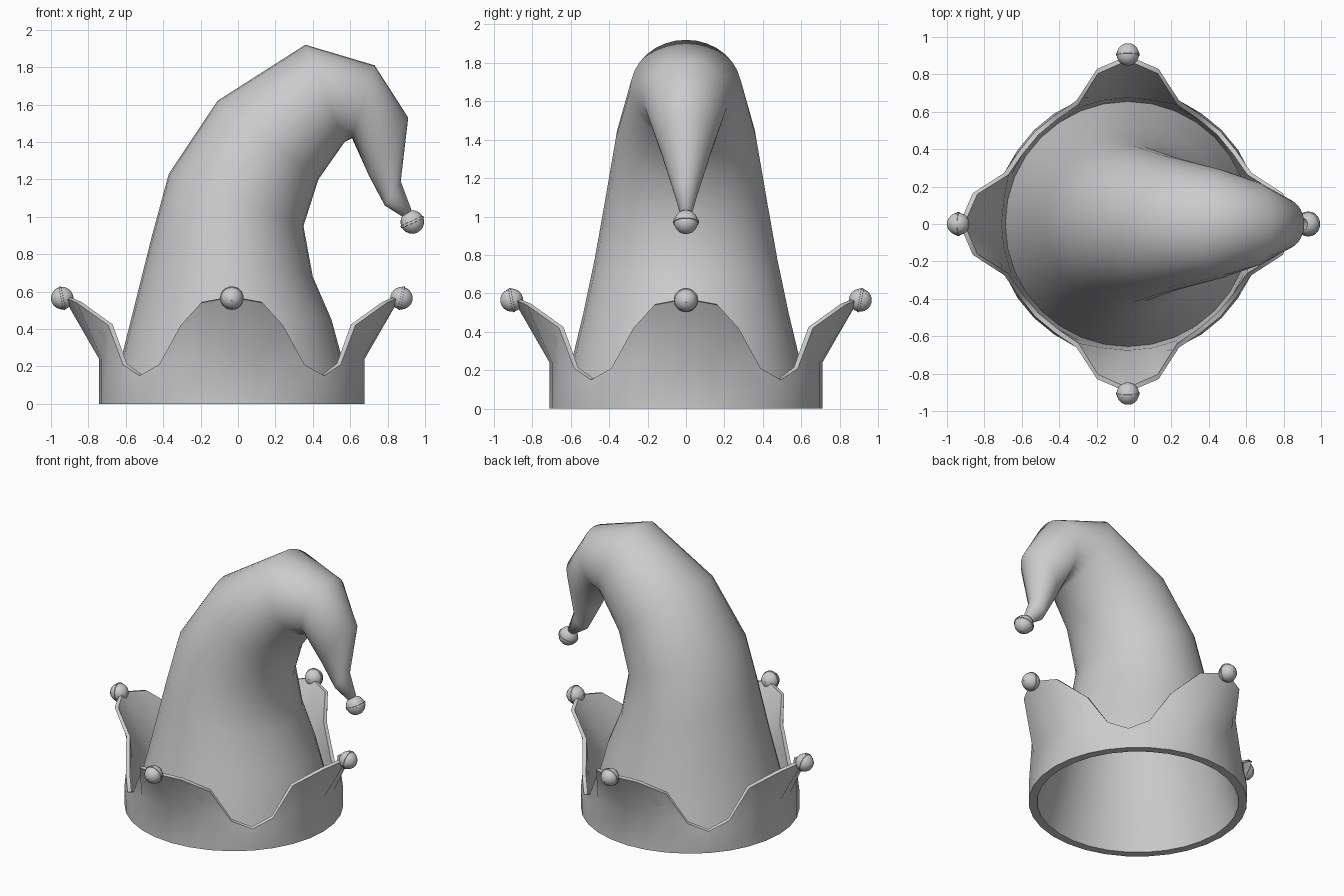
import bpy, bmesh
from math import sin, cos, pi, radians
from mathutils import Vector

if "Cube" in bpy.data.objects:
    bpy.data.objects.remove(bpy.data.objects["Cube"])

CX = -0.033   # centre of the brim
SEG = 32


def skin_rings(name, rings, cap_end=False, close=False, angle=180):
    """Bridge a list of equal-length point rings into one smooth object."""
    bm = bmesh.new()
    vs = [[bm.verts.new(p) for p in ring] for ring in rings]
    pairs = list(zip(vs, vs[1:]))
    if close:
        pairs.append((vs[-1], vs[0]))
    n = len(vs[0])
    for a, b in pairs:
        for i in range(n):
            j = (i + 1) % n
            bm.faces.new((a[i], a[j], b[j], b[i]))
    if cap_end:
        bm.faces.new(vs[-1])
    bmesh.ops.recalc_face_normals(bm, faces=bm.faces)
    for f in bm.faces:
        f.smooth = True
    mesh = bpy.data.meshes.new(name)
    bm.to_mesh(mesh)
    bm.free()
    mesh.set_sharp_from_angle(angle=radians(angle))
    ob = bpy.data.objects.new(name, mesh)
    bpy.context.collection.objects.link(ob)
    return ob


# Drooping cone: outer x,z / inner x,z / half width in y
sections = [
    (-0.69, 0.00, 0.625, 0.00, 0.655),
    (-0.63, 0.22, 0.56, 0.23, 0.60),
    (-0.55, 0.54, 0.50, 0.45, 0.535),
    (-0.465, 0.88, 0.40, 0.68, 0.475),
    (-0.37, 1.23, 0.35, 0.95, 0.42),
    (-0.11, 1.62, 0.43, 1.20, 0.365),
    (0.36, 1.92, 0.57, 1.40, 0.29),
    (0.73, 1.81, 0.61, 1.42, 0.22),
    (0.91, 1.53, 0.70, 1.22, 0.135),
    (0.87, 1.19, 0.785, 1.06, 0.06),
    (0.93, 1.03, 0.88, 1.00, 0.03),
]
rings = []
for xo, zo, xi, zi, w in sections:
    c = Vector(((xo + xi) / 2, 0, (zo + zi) / 2))
    u = Vector((xi, 0, zi)) - c
    rings.append([c + u * cos(2 * pi * i / SEG) + Vector((0, w * sin(2 * pi * i / SEG), 0))
                  for i in range(SEG)])
skin_rings("hat_cone", rings, cap_end=True)

# Brim with four flared points: (top radius, top height) per step away from a tip
steps = [(0.90, 0.57), (0.845, 0.54), (0.715, 0.42), (0.70, 0.21), (0.70, 0.15)]


def brim_ring(kind):
    pts = []
    for i in range(SEG):
        k = i % 8
        r_top, z_top = steps[min(k, 8 - k)]
        z_mid = min(0.24, z_top * 0.6)
        r, z = {"out_low": (0.71, 0), "out_mid": (0.71, z_mid), "out_top": (r_top, z_top),
                "in_top": (r_top - 0.025, z_top + 0.005), "in_mid": (0.675, z_mid + 0.01),
                "in_low": (0.655, 0)}[kind]
        a = 2 * pi * i / SEG
        pts.append((CX + r * cos(a), r * sin(a), z))
    return pts


skin_rings("brim", [brim_ring(k) for k in
                    ("out_low", "out_mid", "out_top", "in_top", "in_mid", "in_low")],
           close=True, angle=50)


# Bells: lathed spheres with a raised belt around the middle
def bell(name, loc, axis, r):
    half = [(sin(radians(t)) * r, cos(radians(t)) * r) for t in (2, 20, 38, 56, 72, 84)]
    belt = [(r * 1.06, r * 0.09), (r * 1.06, -r * 0.09)]
    profile = half + belt + [(x, -z) for x, z in reversed(half)]
    ob = skin_rings(name, [[(x * cos(2 * pi * i / 20), x * sin(2 * pi * i / 20), z)
                            for i in range(20)] for x, z in profile], angle=40)
    ob.location = loc
    ob.rotation_euler = Vector(axis).to_track_quat('Z', 'Y').to_euler()


for i, side in enumerate(("right", "back", "left", "front")):
    a = i * pi / 2
    bell("bell_" + side, (CX + 0.907 * cos(a), 0.907 * sin(a), 0.565),
         (cos(a), sin(a), -0.2), 0.06)
bell("bell_tip", (0.932, 0, 0.972), (0.4, 0, -0.9), 0.063)
